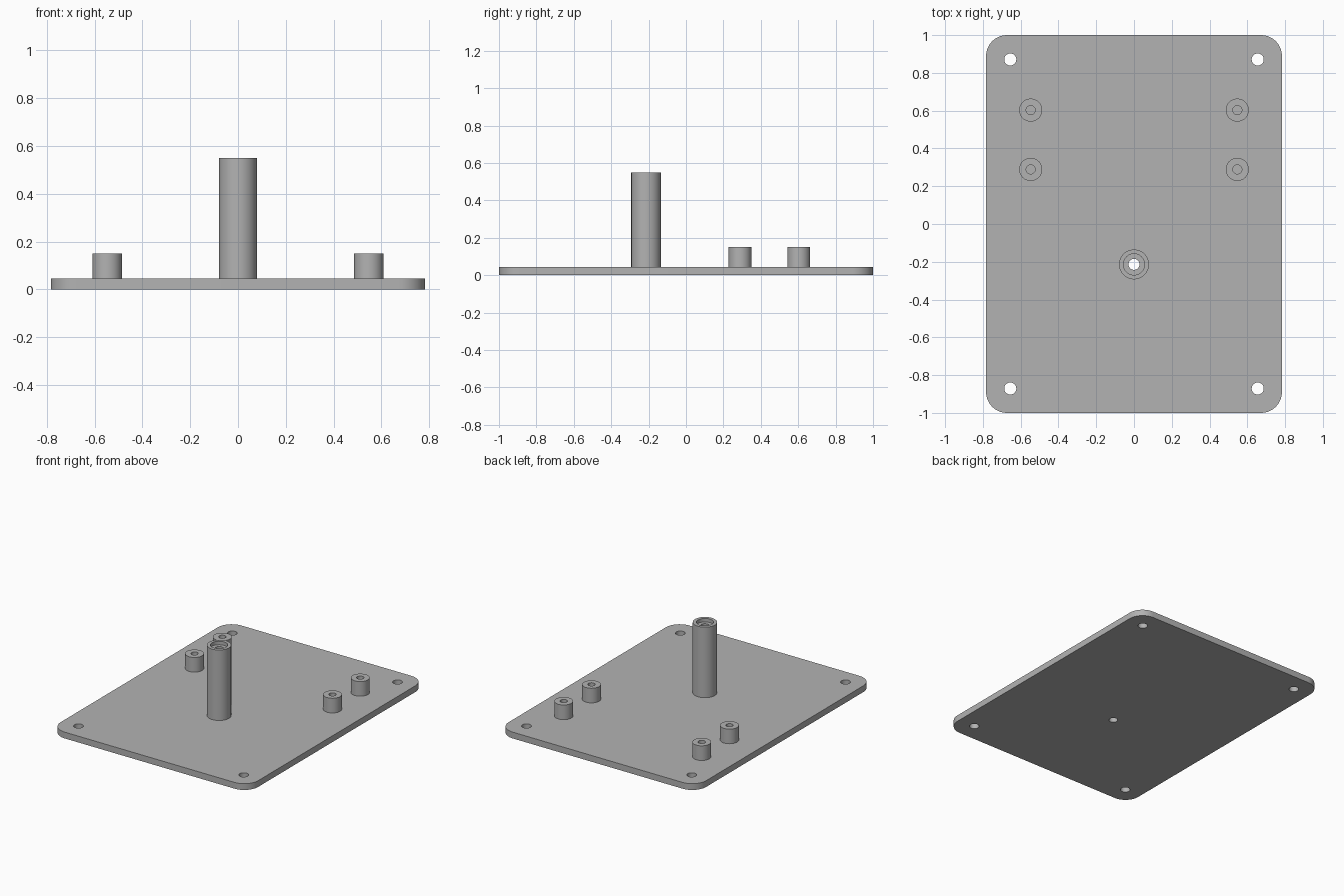
import bpy, bmesh, math

if "Cube" in bpy.data.objects:
    bpy.data.objects.remove(bpy.data.objects["Cube"])

W, L, T = 0.783, 1.0, 0.045      # half width, half length, plate thickness
CORNER = 0.11
HOLES = [(sx * 0.655, sy * 0.871) for sx in (-1, 1) for sy in (-1, 1)]
POST = (0.0, -0.214)

grey = bpy.data.materials.new("grey plastic")
grey.diffuse_color = (0.45, 0.45, 0.45, 1)
grey.use_nodes = True
grey.node_tree.nodes["Principled BSDF"].inputs["Base Color"].default_value = grey.diffuse_color


def finish(bm, name, loc=(0, 0, 0)):
    bmesh.ops.recalc_face_normals(bm, faces=bm.faces[:])
    me = bpy.data.meshes.new(name)
    bm.to_mesh(me)
    bm.free()
    me.materials.append(grey)
    ob = bpy.data.objects.new(name, me)
    ob.location = loc
    bpy.context.collection.objects.link(ob)
    bpy.ops.object.select_all(action='DESELECT')
    ob.select_set(True)
    bpy.context.view_layer.objects.active = ob
    bpy.ops.object.shade_smooth_by_angle(angle=math.radians(30))
    return ob


def arc(cx, cy, r, start, sweep, n):
    return [(cx + r * math.cos(start + sweep * i / n),
             cy + r * math.sin(start + sweep * i / n)) for i in range(n)]


def tube(name, xy, profile, n=48):
    """Spin an open (radius, height) profile; the plate closes its foot."""
    bm = bmesh.new()
    rings = [[bm.verts.new((x, y, z)) for x, y in arc(0, 0, r, 0, math.tau, n)]
             for r, z in profile]
    for a, b in zip(rings, rings[1:]):
        for i in range(n):
            j = (i + 1) % n
            bm.faces.new((a[i], a[j], b[j], b[i]))
    # outward direction is fixed by the profile running up the outside first
    ob = finish(bm, name, (*xy, 0))
    return ob


# Base plate: rounded outline with screw holes, extruded
outline = []
for k, (sx, sy) in enumerate([(1, 1), (-1, 1), (-1, -1), (1, -1)]):
    cx, cy = sx * (W - CORNER), sy * (L - CORNER)
    outline += arc(cx, cy, CORNER, k * math.pi / 2, math.pi / 2, 12)
    end = (k + 1) * math.pi / 2
    outline.append((cx + CORNER * math.cos(end), cy + CORNER * math.sin(end)))
loops = [outline] + [arc(x, y, 0.032, 0, math.tau, 32) for x, y in HOLES]
loops.append(arc(*POST, 0.029, 0, math.tau, 48))

bm = bmesh.new()
for pts in loops:
    vs = [bm.verts.new((x, y, 0)) for x, y in pts]
    for i, v in enumerate(vs):
        bm.edges.new((v, vs[(i + 1) % len(vs)]))
bmesh.ops.triangle_fill(bm, edges=bm.edges[:], use_beauty=True, normal=(0, 0, 1))
ext = bmesh.ops.extrude_face_region(bm, geom=bm.faces[:])
for v in ext["geom"]:
    if isinstance(v, bmesh.types.BMVert):
        v.co.z = T
finish(bm, "base_plate")

# Short standoffs with blind screw holes
for side, sx in (("left", -1), ("right", 1)):
    for end, y in (("rear", 0.603), ("middle", 0.289)):
        tube(f"standoff_{side}_{end}", (sx * 0.547, y),
             [(0.061, T), (0.061, 0.15), (0.024, 0.15), (0.024, T)])

# Tall post with a counterbored through hole
tube("tall_post", POST,
     [(0.079, T), (0.079, 0.55), (0.056, 0.55), (0.056, 0.525),
      (0.029, 0.525), (0.029, T)])
